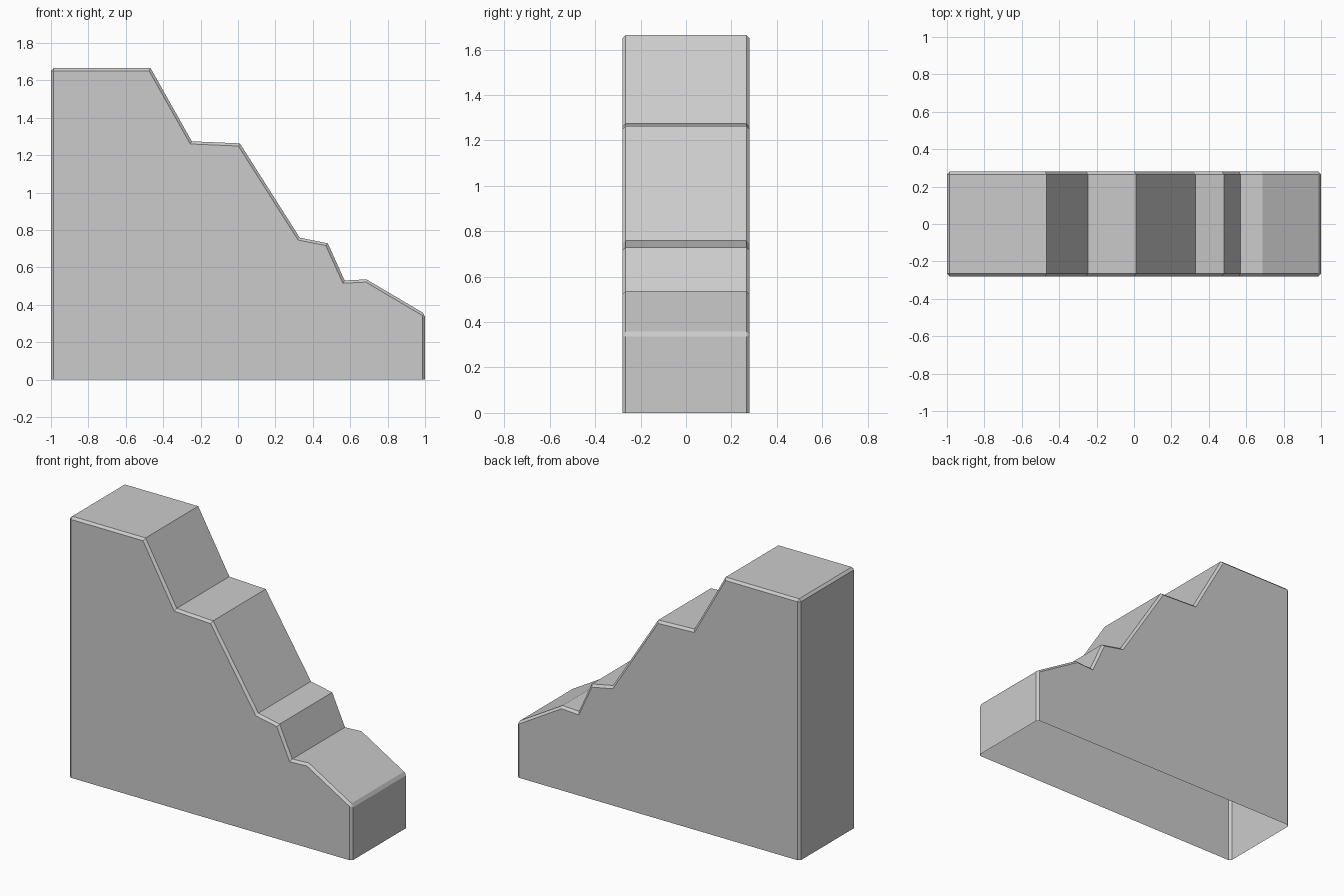
import bpy
import bmesh

cube = bpy.data.objects.get("Cube")
if cube:
    bpy.data.objects.remove(cube, do_unlink=True)

HALF_DEPTH = 0.28
BEVEL = 0.0145

# Stepped side outline in x, z, from the tall end down to the low end
outline = [(-1, 0), (-1, 1.665), (-0.467, 1.665), (-0.247, 1.274), (0.01, 1.263),
           (0.33, 0.759), (0.48, 0.729), (0.57, 0.53), (0.687, 0.536),
           (1, 0.351), (1, 0)]

# Plain grey material
grey = bpy.data.materials.new("light_grey")
grey.use_nodes = True
colour = (0.6, 0.6, 0.6, 1)
grey.diffuse_color = colour
grey.node_tree.nodes["Principled BSDF"].inputs["Base Color"].default_value = colour

# Extrude the outline through the depth
bm = bmesh.new()
front = bm.faces.new([bm.verts.new((x, -HALF_DEPTH, z)) for x, z in outline])
extruded = bmesh.ops.extrude_face_region(bm, geom=[front], use_keep_orig=True)["geom"]
back_verts = [v for v in extruded if isinstance(v, bmesh.types.BMVert)]
bmesh.ops.translate(bm, verts=back_verts, vec=(0, 2 * HALF_DEPTH, 0))
bmesh.ops.recalc_face_normals(bm, faces=bm.faces[:])

# Leave the underside open
underside = [f for f in bm.faces if all(v.co.z < 0.001 for v in f.verts)]
bmesh.ops.delete(bm, geom=underside, context="FACES_ONLY")


def is_rim(edge):
    """Edges of the side walls, plus the top edges of the two end walls."""
    a, b = (v.co for v in edge.verts)
    if edge.is_boundary:
        return False
    crosses_depth = abs(a.y - b.y) > 0.1
    return not crosses_depth or abs(a.x) > 0.99


# Chamfer the rim in one flat step
bmesh.ops.bevel(bm, geom=[e for e in bm.edges if is_rim(e)], offset=BEVEL,
                offset_type="OFFSET", segments=1, affect="EDGES")

mesh = bpy.data.meshes.new("stepped_block")
bm.to_mesh(mesh)
bm.free()
mesh.materials.append(grey)
block = bpy.data.objects.new("stepped_block", mesh)
bpy.context.scene.collection.objects.link(block)
